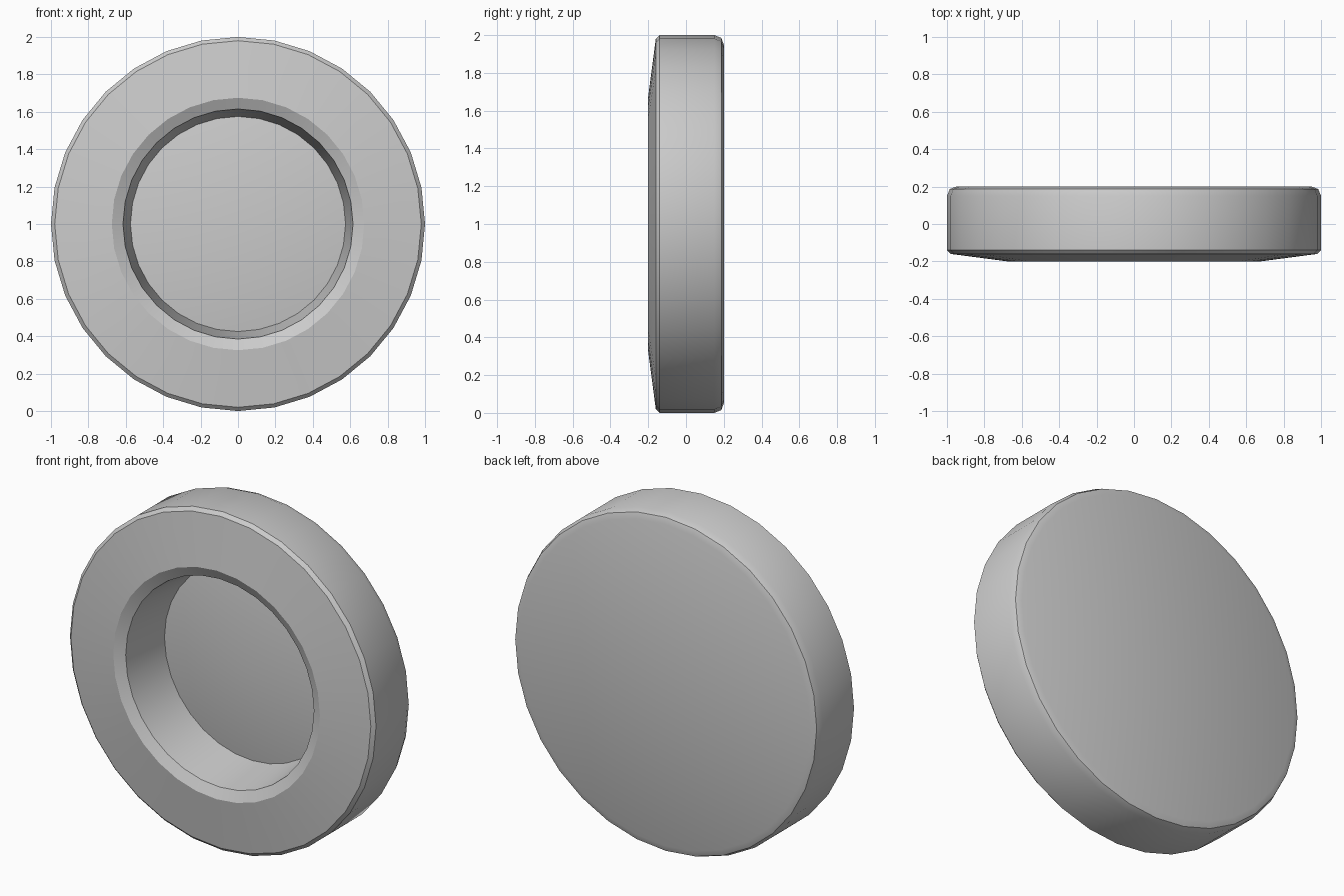
import bpy, bmesh, math

if "Cube" in bpy.data.objects:
    bpy.data.objects.remove(bpy.data.objects["Cube"])

SIDES = 32

# Half profile as (radius, depth along y), from back centre round to front centre
profile = [
    (0.0, 0.20), (0.95, 0.20), (0.985, 0.187), (1.0, 0.15),   # back face, rounded rear edge
    (1.0, -0.14), (0.98, -0.16),                              # tread and front chamfer
    (0.675, -0.20), (0.615, -0.17),                           # sloped side wall, inner lip
    (0.575, 0.135), (0.0, 0.05),                              # recess and shallow hub cone
]

# Wheel: spin the profile around the y axis
bm = bmesh.new()
verts = [bm.verts.new((0, y, 1 + r)) for r, y in profile]
edges = [bm.edges.new(pair) for pair in zip(verts, verts[1:])]
bmesh.ops.spin(bm, geom=verts + edges, cent=(0, 0, 1), axis=(0, 1, 0),
               angle=math.tau, steps=SIDES, use_duplicate=False)
bmesh.ops.remove_doubles(bm, verts=bm.verts, dist=1e-4)
bmesh.ops.recalc_face_normals(bm, faces=bm.faces)

mesh = bpy.data.meshes.new("wheel")
bm.to_mesh(mesh)
bm.free()
wheel = bpy.data.objects.new("wheel", mesh)
bpy.context.collection.objects.link(wheel)

# Smooth curved surfaces, keep the front rims sharp
bpy.context.view_layer.objects.active = wheel
wheel.select_set(True)
bpy.ops.object.shade_smooth_by_angle(angle=math.radians(30))
